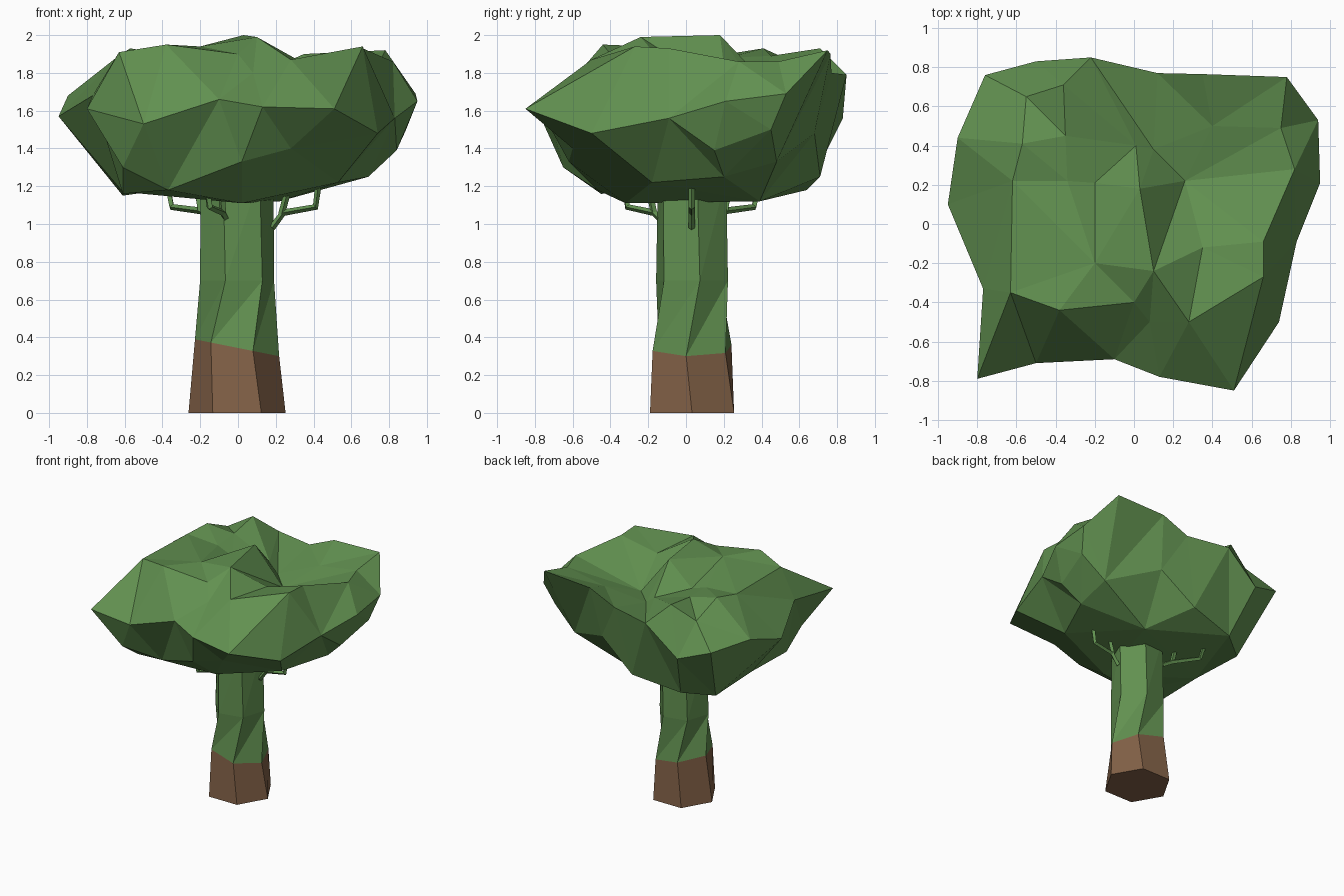
import bpy, bmesh
from math import sin, cos, radians
from mathutils import Vector
from mathutils.geometry import delaunay_2d_cdt

cube = bpy.data.objects.get("Cube")
if cube:
    bpy.data.objects.remove(cube)


def make_material(name, colour):
    mat = bpy.data.materials.new(name)
    mat.use_nodes = True
    mat.diffuse_color = colour
    mat.node_tree.nodes["Principled BSDF"].inputs["Base Color"].default_value = colour
    return mat


green = make_material("leaf green", (0.12, 0.28, 0.08, 1))
brown = make_material("bark brown", (0.225, 0.12, 0.063, 1))


def finish(name, bm, *materials):
    bmesh.ops.recalc_face_normals(bm, faces=bm.faces[:])
    mesh = bpy.data.meshes.new(name)
    bm.to_mesh(mesh)
    bm.free()
    for mat in materials:
        mesh.materials.append(mat)
    obj = bpy.data.objects.new(name, mesh)
    bpy.context.collection.objects.link(obj)
    return obj


# Trunk: twisted six-sided rings, brown at the foot and mossy green above
# Each ring: height, radius, twist in degrees, sideways tilt
rings = [(0, .257, 0, 0), (.345, .225, -8, -.2), (.7, .2, 12, 0), (1.25, .195, 8, 0)]
bm = bmesh.new()
loops = []
for height, radius, twist, tilt in rings:
    loop = []
    for side in range(6):
        a = radians(side * 60 + twist)
        x, y = radius * cos(a), radius * sin(a)
        loop.append(bm.verts.new((x - .005, y + .032, height + tilt * x)))
    loops.append(loop)
bm.faces.new(loops[0])
bm.faces.new(loops[-1])
for level, (low, high) in enumerate(zip(loops, loops[1:])):
    for i in range(6):
        j = (i + 1) % 6
        if level == 0:
            bm.faces.new((low[i], low[j], high[j], high[i]))
        else:
            bm.faces.new((low[i], low[j], high[j]))
            bm.faces.new((low[i], high[j], high[i]))
for face in bm.faces:
    face.material_index = 0 if face.calc_center_median().z < .3 else 1
finish("trunk", bm, brown, green)

# Canopy: a jagged rim, closed by a lumpy crown above and an underside below
rim = [
    (.95, .21, 1.65), (.94, .53, 1.69), (.78, .75, 1.92), (.35, .765, 1.9),
    (.12, .77, 1.8), (-.22, .85, 1.79), (-.5, .83, 1.56), (-.76, .76, 1.65),
    (-.9, .44, 1.68), (-.95, .1, 1.57), (-.77, -.33, 1.68), (-.8, -.79, 1.61),
    (-.5, -.71, 1.53), (-.1, -.69, 1.66), (.13, -.78, 1.62), (.51, -.85, 1.61),
    (.74, -.5, 1.48), (.83, -.09, 1.56),
]
crown = [
    (.75, .49, 1.86), (.4, .5, 1.8), (.1, .38, 1.7), (.26, .22, 1.69),
    (.01, .4, 1.77), (.03, .18, 2), (.1, -.24, 1.99), (.35, -.12, 1.85),
    (.66, -.09, 1.93), (.66, -.27, 1.94), (.28, -.5, 1.87), (.08, -.5, 1.8),
    (0, -.4, 1.9), (-.2, -.2, 1.94), (-.38, -.44, 1.95), (-.63, -.35, 1.91),
    (-.62, .22, 1.9), (-.34, .22, 1.88), (-.35, .45, 1.89), (-.57, .41, 1.93),
    (-.55, .65, 1.82), (-.36, .71, 1.93), (.82, .28, 1.86), (-.2, .21, 1.83),
]
underside = [
    (-.61, -.65, 1.3), (-.61, -.45, 1.16), (-.37, -.47, 1.18), (.02, -.62, 1.33),
    (.28, -.6, 1.4), (.02, -.32, 1.11), (.53, -.18, 1.22), (.84, .15, 1.39),
    (.89, .45, 1.5), (.69, .48, 1.33), (.69, .2, 1.25), (.3, .68, 1.48),
    (.22, .39, 1.12), (0, .71, 1.25), (-.4, .64, 1.18), (-.61, .48, 1.15),
    (-.61, 0, 1.17),
]
# Ridges and valleys of the crown: crown to rim, then crown to crown
rim_creases = [(9, 15), (10, 15), (11, 14), (2, 5), (2, 4), (1, 4), (1, 2), (21, 5)]
crown_creases = [(2, 5), (6, 3), (3, 0), (1, 2), (1, 3), (1, 0), (6, 11), (6, 12),
                 (8, 22), (0, 22), (9, 10), (8, 9), (17, 23), (17, 18), (18, 23),
                 (4, 23), (4, 5), (4, 21), (5, 23), (20, 21)]
bm = bmesh.new()
rim_verts = [bm.verts.new(p) for p in rim]
count = len(rim)
creases = [(count + c, r) for c, r in rim_creases]
creases += [(count + a, count + b) for a, b in crown_creases]


def skin(inner, creases):
    """Triangulate the area within the rim through the inner points."""
    verts = rim_verts + [bm.verts.new(p) for p in inner]
    edges = [(i, (i + 1) % count) for i in range(count)] + creases
    flat = [v.co.to_2d() for v in verts]
    _, _, faces, source, _, _ = delaunay_2d_cdt(flat, edges, [], 1, 1e-5)
    for face in faces:
        bm.faces.new([verts[source[i][0]] for i in face])


skin(crown, creases)
skin(underside, [])
finish("canopy", bm, green)


# Twigs: thin bent branches between the trunk and the canopy
def twig(name, points, radius=.018):
    bm = bmesh.new()
    previous = None
    for k, point in enumerate(points):
        here = Vector(point)
        before = Vector(points[max(k - 1, 0)])
        after = Vector(points[min(k + 1, len(points) - 1)])
        turn = (after - before).to_track_quat("Z", "Y")
        loop = [bm.verts.new(here + turn @ Vector((radius * cos(radians(a)), radius * sin(radians(a)), 0)))
                for a in range(0, 360, 90)]
        if previous:
            for i in range(4):
                j = (i + 1) % 4
                bm.faces.new((previous[i], previous[j], loop[j], loop[i]))
        else:
            bm.faces.new(loop)
        previous = loop
    bm.faces.new(previous)
    finish(name, bm, green)


twig("left_twig", [(.18, .03, .98), (.24, .03, 1.06), (.41, .03, 1.09), (.43, .03, 1.24)])
twig("left_twig_fork", [(.23, .03, 1.05), (.27, .03, 1.2)])
twig("front_twig", [(-.06, -.13, 1.02), (-.08, -.17, 1.06), (-.15, -.31, 1.09), (-.17, -.33, 1.24)])
twig("front_twig_fork", [(-.08, -.17, 1.06), (-.09, -.2, 1.2)])
twig("back_twig", [(-.14, .17, 1.04), (-.2, .21, 1.07), (-.35, .36, 1.09), (-.38, .39, 1.24)])
twig("back_twig_fork", [(-.2, .21, 1.07), (-.22, .23, 1.2)])
